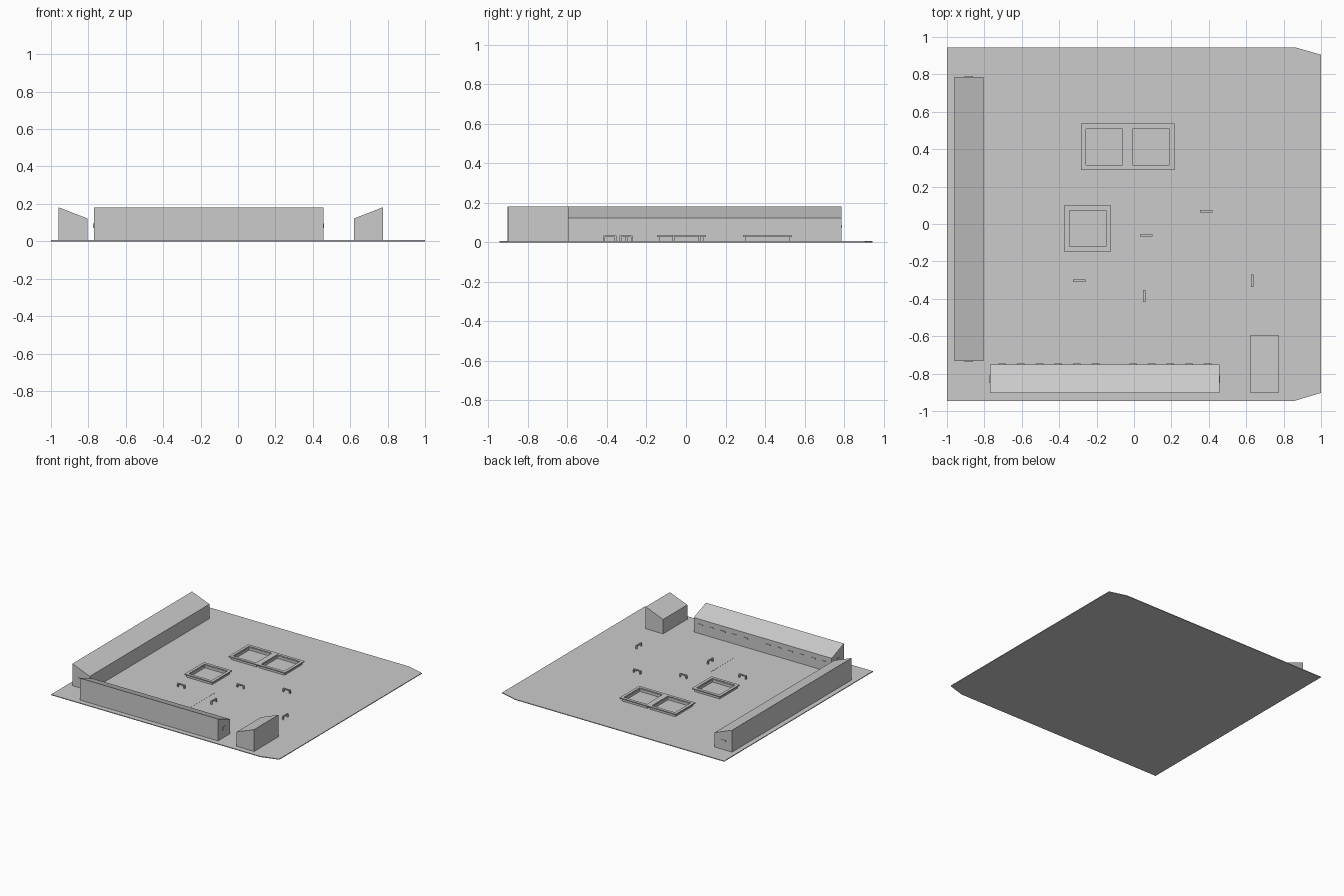
import bpy, bmesh
from mathutils import Vector

if "Cube" in bpy.data.objects:
    bpy.data.objects.remove(bpy.data.objects["Cube"])

grey = bpy.data.materials.new("plain_grey")
grey.diffuse_color = (0.6, 0.6, 0.6, 1)
grey.use_nodes = True
grey.node_tree.nodes["Principled BSDF"].inputs["Base Color"].default_value = grey.diffuse_color


def finish(name, bm):
    bmesh.ops.recalc_face_normals(bm, faces=bm.faces)
    me = bpy.data.meshes.new(name)
    bm.to_mesh(me)
    bm.free()
    me.materials.append(grey)
    ob = bpy.data.objects.new(name, me)
    bpy.context.collection.objects.link(ob)
    return ob


def prism(name, profile, offset):
    """Extrude a closed profile of 3D points along an offset."""
    bm = bmesh.new()
    face = bm.faces.new([bm.verts.new(p) for p in profile])
    new = bmesh.ops.extrude_face_region(bm, geom=[face])["geom"]
    # extrude keeps the source face for an isolated face, closing the solid
    bmesh.ops.translate(bm, vec=Vector(offset),
                        verts=[v for v in new if isinstance(v, bmesh.types.BMVert)])
    return finish(name, bm)


def box(name, x0, x1, y0, y1, z0, z1):
    return prism(name, [(x0, y0, z0), (x1, y0, z0), (x1, y1, z0), (x0, y1, z0)],
                 (0, 0, z1 - z0))


def ring(name, x0, x1, y0, y1, z0, z1, w):
    """Rectangular frame of width w."""
    bm = bmesh.new()
    loops = []
    for d, z in ((0, z0), (0, z1), (w, z1), (w, z0)):
        loops.append([bm.verts.new(p) for p in (
            (x0 + d, y0 + d, z), (x1 - d, y0 + d, z),
            (x1 - d, y1 - d, z), (x0 + d, y1 - d, z))])
    for i in range(4):
        a, b = loops[i], loops[(i + 1) % 4]
        for j in range(4):
            k = (j + 1) % 4
            bm.faces.new((a[j], a[k], b[k], b[j]))
    return finish(name, bm)


G, LOW, HIGH = 0.006, 0.122, 0.182

# Courtyard slab with two clipped corners
prism("ground_slab", [(-1, -.945, 0), (.86, -.945, 0), (1, -.903, 0),
                      (1, .905, 0), (.86, .945, 0), (-1, .945, 0)], (0, 0, G))

# Sheds with single-pitch roofs, tall side facing outwards
for name, hi, lo, y0, y1 in (("left_shed", -.96, -.805, -.732, .787),
                             ("right_shed", .775, .62, -.902, -.595)):
    prism(name, [(hi, y0, 0), (lo, y0, 0), (lo, y0, LOW), (hi, y0, HIGH)],
          (0, y1 - y0, 0))
prism("front_shed", [(-.77, -.904, 0), (-.77, -.75, 0),
                     (-.77, -.75, LOW), (-.77, -.904, HIGH)], (1.226, 0, 0))

# Small wall fittings on the sheds
for i in range(12):
    if i != 6:
        x = -.705 + i * .1
        box("front_shed_fitting", x - .02, x + .02, -.751, -.746, .075, .085)
for x in (-.772, .456):
    box("front_shed_end_fitting", x - .002, x + .004, -.85, -.81, .07, .095)
for y in (-.734, .787):
    box("left_shed_end_fitting", -.905, -.86, y - .003, y + .003, .075, .085)

# Square planters: low wall with an overhanging seat rim
for x0, y0 in ((-.284, .288), (-.034, .288), (-.373, -.148)):
    x1, y1 = x0 + .25, y0 + .248
    ring("planter_rim", x0, x1, y0, y1, .026, .034, .023)
    ring("planter_wall", x0 + .012, x1 - .012, y0 + .012, y1 - .012, 0, .027, .015)

# Small benches: a thin seat on two legs
for cx, cy, along_x in ((-.293, -.303, 1), (.066, -.062, 1), (.387, .068, 1),
                        (.055, -.385, 0), (.632, -.303, 0)):
    def part(name, a0, a1, z0, z1):
        w = .006
        if along_x:
            box(name, cx + a0, cx + a1, cy - w, cy + w, z0, z1)
        else:
            box(name, cx - w, cx + w, cy + a0, cy + a1, z0, z1)
    part("bench_seat", -.033, .033, .026, .034)
    part("bench_leg", -.033, -.024, 0, .027)
    part("bench_leg", .024, .033, 0, .027)

# Thin paving strip
box("paving_strip", -.042, -.038, -.55, -.24, 0, G + .001)
